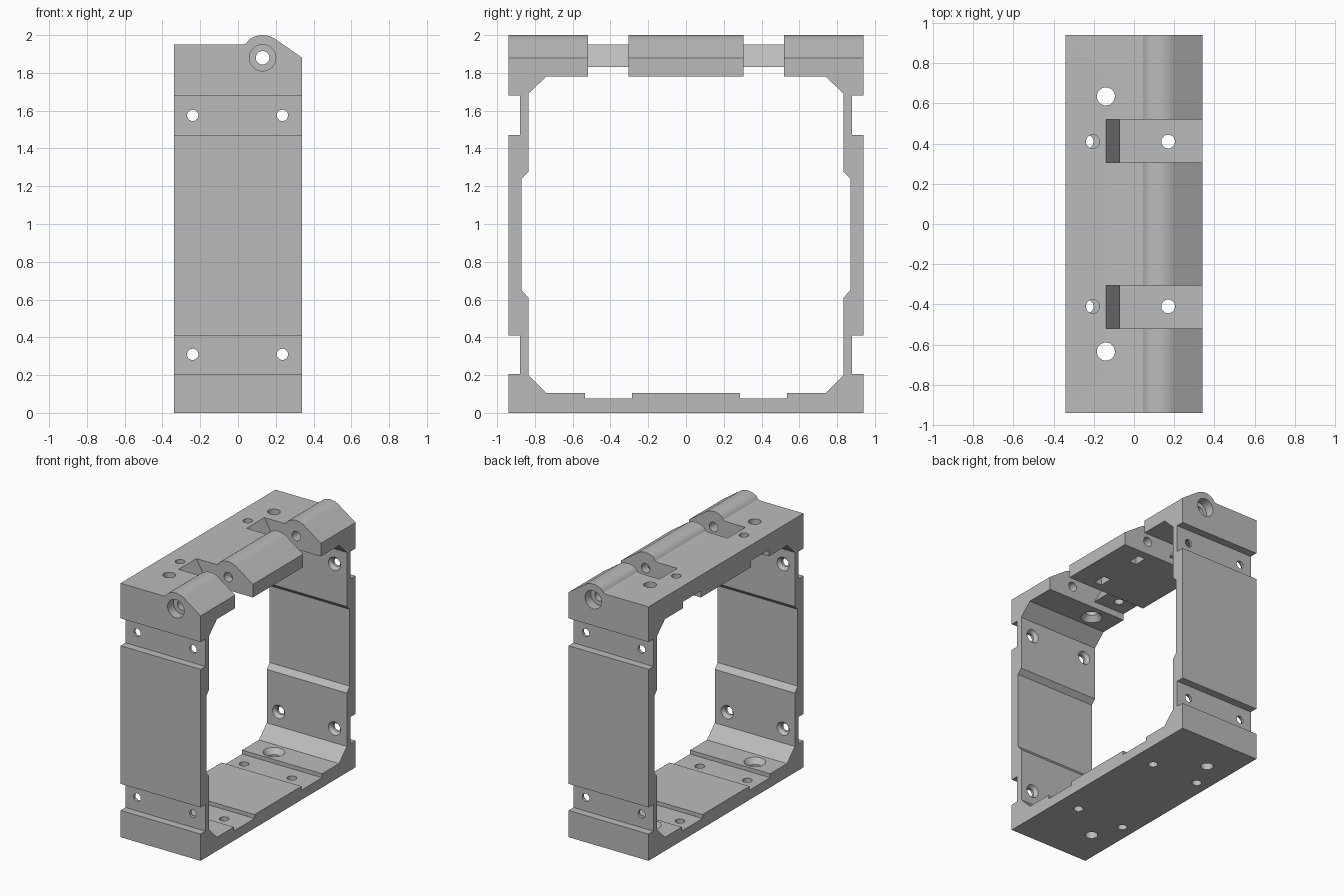
import bpy, bmesh, math
from mathutils import Vector, Matrix

cube = bpy.data.objects.get("Cube")
if cube:
    bpy.data.objects.remove(cube, do_unlink=True)

grey = bpy.data.materials.new("mid grey")
grey.use_nodes = True
grey.diffuse_color = (0.5, 0.5, 0.5, 1)
grey.node_tree.nodes["Principled BSDF"].inputs["Base Color"].default_value = (0.5, 0.5, 0.5, 1)


def finish(name, bm):
    bmesh.ops.recalc_face_normals(bm, faces=bm.faces)
    mesh = bpy.data.meshes.new(name)
    bm.to_mesh(mesh)
    bm.free()
    mesh.materials.append(grey)
    ob = bpy.data.objects.new(name, mesh)
    bpy.context.collection.objects.link(ob)
    return ob


def prism(name, points, axis, lo, hi):
    """Extrude a flat outline along x (points are y,z) or y (points are x,z)."""
    bm = bmesh.new()
    place = (lambda a, b: (lo, a, b)) if axis == "x" else (lambda a, b: (a, lo, b))
    face = bm.faces.new([bm.verts.new(place(*p)) for p in points])
    ext = bmesh.ops.extrude_face_region(bm, geom=[face])
    step = Vector((hi - lo, 0, 0) if axis == "x" else (0, hi - lo, 0))
    bmesh.ops.translate(bm, vec=step, verts=[v for v in ext["geom"] if isinstance(v, bmesh.types.BMVert)])
    return finish(name, bm)


def box(y0, y1, z0, z1, x0, x1):
    return prism("cutter", [(y0, z0), (y1, z0), (y1, z1), (y0, z1)], "x", x0, x1)


def drill(start, end, r1, r2=None):
    """Round or tapered cutter between two points."""
    a, b = Vector(start), Vector(end)
    bm = bmesh.new()
    turn = (b - a).to_track_quat("Z", "Y").to_matrix().to_4x4()
    bmesh.ops.create_cone(bm, cap_ends=True, segments=32, radius1=r1,
                          radius2=r1 if r2 is None else r2, depth=(b - a).length,
                          matrix=Matrix.Translation((a + b) / 2) @ turn)
    return finish("cutter", bm)


# Outer body with hinge barrel along the top
barrel = [(0.13 + 0.12 * math.cos(math.radians(a)), 1.88 + 0.12 * math.sin(math.radians(a)))
          for a in range(54, 128, 6)]
fillet = [(0.045, 1.957), (0.03, 1.951), (0.015, 1.95)]
body = [(-0.34, 0), (0.34, 0), (0.34, 1.88)] + barrel + fillet + [(-0.34, 1.95)]
frame = prism("hinged_frame", body, "y", -0.94, 0.94)

# Opening through the middle
half = [(0.285, 0.105), (0.285, 0.075), (0.535, 0.075), (0.535, 0.105), (0.74, 0.105),
        (0.835, 0.2), (0.835, 0.61), (0.87, 0.65), (0.87, 1.24), (0.835, 1.275),
        (0.835, 1.69), (0.74, 1.78), (0.52, 1.78), (0.52, 1.83), (0.305, 1.83), (0.305, 1.78)]
cutters = [prism("cutter", half + [(-y, z) for y, z in reversed(half)], "x", -0.5, 0.5)]

# Hinge slots with a sloped back wall
slot = [(-0.0525, 1.8), (0.4, 1.8), (0.4, 2.1), (-0.2275, 2.1)]
for lo, hi in ((-0.52, -0.305), (0.305, 0.52)):
    cutters.append(prism("cutter", slot, "y", lo, hi))

# Hinge pin bore
cutters.append(drill((0.13, -1, 1.88), (0.13, 1, 1.88), 0.036))

for s in (-1, 1):
    # Counterbores at the pin ends and pockets under the middle knuckle
    cutters.append(drill((0.13, s * 0.87, 1.88), (0.13, s, 1.88), 0.07))
    cutters.append(box(s * 0.19 - 0.05, s * 0.19 + 0.05, 1.7, 1.88, 0.1, 0.16))
    for z0, z1 in ((0.205, 0.41), (1.47, 1.68)):
        # Outer grooves and countersunk side holes
        y0, y1 = sorted((s * 0.88, s))
        cutters.append(box(y0, y1, z0, z1, -0.5, 0.5))
        z = 0.31 if z0 < 1 else 1.575
        for x in (-0.24, 0.235):
            cutters.append(drill((x, s * 0.8, z), (x, s, z), 0.03))
            cutters.append(drill((x, s * 0.825, z), (x, s * 0.86, z), 0.06, 0.03))
    # Large countersunk holes in top and bottom
    cutters.append(drill((-0.14, s * 0.635, -0.1), (-0.14, s * 0.635, 2.1), 0.045))
    cutters.append(drill((-0.14, s * 0.635, 0.115), (-0.14, s * 0.635, 0.065), 0.085, 0.045))
    cutters.append(drill((-0.14, s * 0.635, 1.77), (-0.14, s * 0.635, 1.82), 0.085, 0.045))
    # Small holes
    cutters.append(drill((-0.205, s * 0.41, 1.7), (-0.205, s * 0.41, 2.1), 0.034))
    for x in (-0.235, 0.17):
        cutters.append(drill((x, s * 0.41, -0.1), (x, s * 0.41, 0.2), 0.034))

for c in cutters:
    c.hide_render = True
    mod = frame.modifiers.new("cut", "BOOLEAN")
    mod.operation, mod.solver, mod.object = "DIFFERENCE", "EXACT", c

# Bake the cuts and drop the cutters
bpy.context.view_layer.update()
depsgraph = bpy.context.evaluated_depsgraph_get()
baked = bpy.data.meshes.new_from_object(frame.evaluated_get(depsgraph))
frame.modifiers.clear()
frame.data = baked
baked.materials.clear()
baked.materials.append(grey)
for c in cutters:
    bpy.data.objects.remove(c, do_unlink=True)

bpy.ops.object.select_all(action="DESELECT")
frame.select_set(True)
bpy.context.view_layer.objects.active = frame
bpy.ops.object.shade_smooth_by_angle(angle=math.radians(25))
